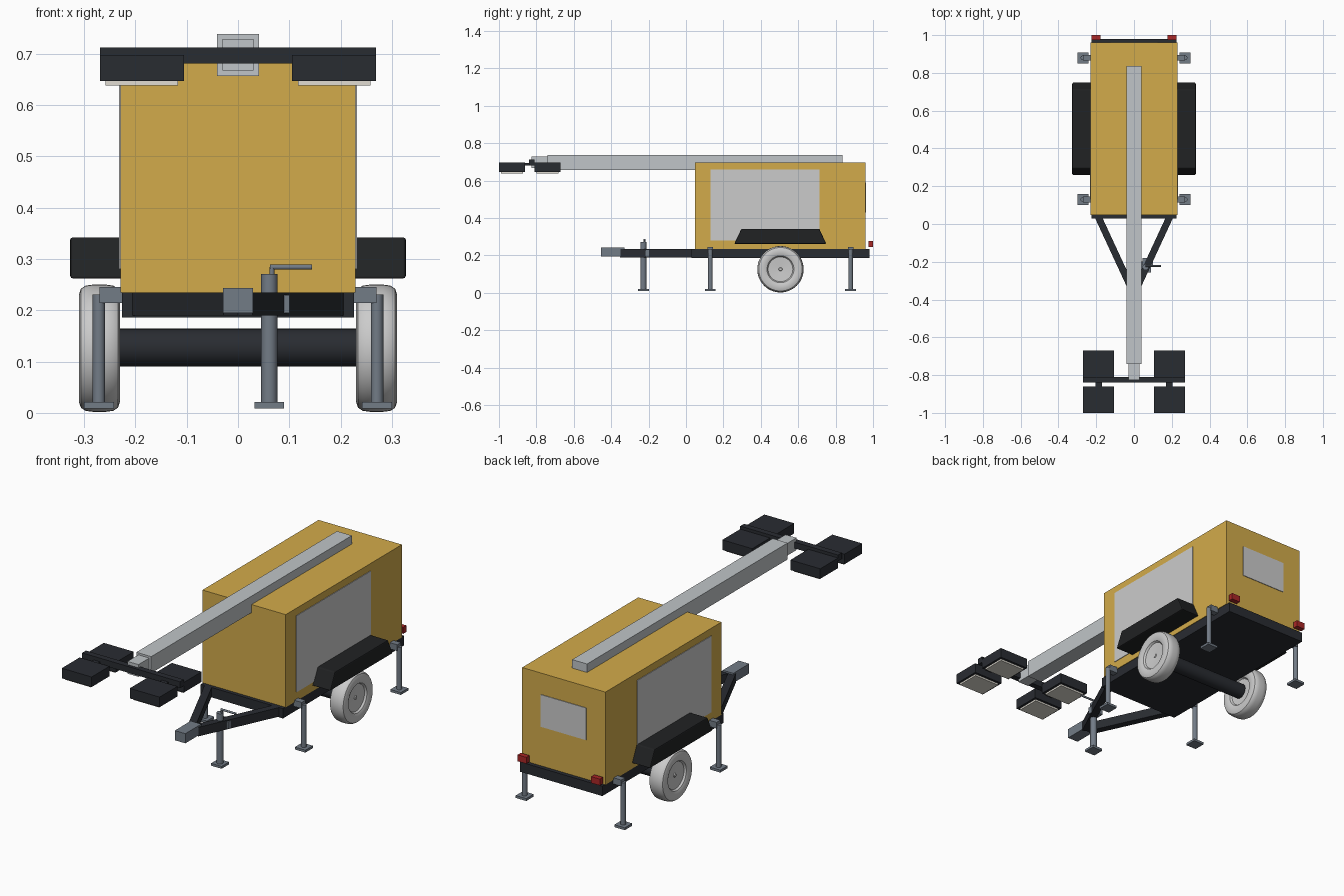
import bpy, bmesh
from math import pi, cos, sin
from mathutils import Vector

if "Cube" in bpy.data.objects:
    bpy.data.objects.remove(bpy.data.objects["Cube"])


def mat(name, r, g, b):
    m = bpy.data.materials.new(name)
    m.diffuse_color = (r, g, b, 1)
    m.use_nodes = True
    m.node_tree.nodes["Principled BSDF"].inputs["Base Color"].default_value = m.diffuse_color
    return m


YELLOW = mat("yellow paint", 0.65, 0.41, 0.07)
DARK = mat("dark steel", 0.022, 0.025, 0.031)
BLACK = mat("black plastic", 0.015, 0.016, 0.017)
STEEL = mat("bare steel", 0.17, 0.20, 0.24)
ALLOY = mat("mast alloy", 0.53, 0.56, 0.58)
RED = mat("red lens", 0.40, 0.02, 0.02)
LENS = mat("lamp glass", 0.75, 0.72, 0.65)


def finish(name, bm, material=None, smooth=False):
    bmesh.ops.recalc_face_normals(bm, faces=bm.faces)
    me = bpy.data.meshes.new(name)
    bm.to_mesh(me)
    bm.free()
    ob = bpy.data.objects.new(name, me)
    bpy.context.collection.objects.link(ob)
    if material:
        me.materials.append(material)
    if smooth:
        bpy.ops.object.select_all(action='DESELECT')
        ob.select_set(True)
        bpy.context.view_layer.objects.active = ob
        bpy.ops.object.shade_smooth_by_angle(angle=0.6)
    return ob


def box(name, x, y, z, material=None):
    """Box from (min, max) pairs on each axis."""
    bm = bmesh.new()
    bmesh.ops.create_cube(bm, size=1)
    for v in bm.verts:
        v.co = [(a + b) / 2 + c * (b - a) for (a, b), c in zip((x, y, z), v.co)]
    return finish(name, bm, material)


def rod(name, a, b, r, material, sides=20):
    """Cylinder between two points."""
    a, b = Vector(a), Vector(b)
    bm = bmesh.new()
    bmesh.ops.create_cone(bm, cap_ends=True, segments=sides, radius1=r, radius2=r,
                          depth=(b - a).length)
    rot = (b - a).to_track_quat('Z', 'Y').to_matrix()
    for v in bm.verts:
        v.co = rot @ v.co + (a + b) / 2
    return finish(name, bm, material, True)


def prism(name, pts, offset, material, bevel=0):
    """Closed outline extruded along an offset."""
    bm = bmesh.new()
    f = bm.faces.new([bm.verts.new(p) for p in pts])
    ext = bmesh.ops.extrude_face_region(bm, geom=[f], use_keep_orig=True)
    verts = [g for g in ext["geom"] if isinstance(g, bmesh.types.BMVert)]
    bmesh.ops.translate(bm, verts=verts, vec=offset)
    ob = finish(name, bm, material)
    if bevel:
        m = ob.modifiers.new("bevel", 'BEVEL')
        m.width, m.segments = bevel, 2
    return ob


def wheel(name, cx, cy, cz, n=48):
    """Lathe the tyre and dished rim around the x axis."""
    half = [(0.026, 0.0), (0.026, 0.008), (0.022, 0.010), (0.026, 0.066), (0.035, 0.072),
            (0.040, 0.085), (0.040, 0.105), (0.036, 0.116), (0.027, 0.122), (0.012, 0.124)]
    prof = half + [(-x, r) for x, r in reversed(half)]
    bm = bmesh.new()
    rings = []
    for x, r in prof:
        k = n if r else 1
        rings.append([bm.verts.new((cx + x, cy + r * cos(2 * pi * i / n),
                                    cz + r * sin(2 * pi * i / n))) for i in range(k)])
    for a, b in zip(rings, rings[1:]):
        for i in range(n):
            j = (i + 1) % n
            if len(a) == 1:
                bm.faces.new((a[0], b[i], b[j]))
            elif len(b) == 1:
                bm.faces.new((a[i], a[j], b[0]))
            else:
                bm.faces.new((a[i], a[j], b[j], b[i]))
    return finish(name, bm, None, True)


def span(c, h):
    return (c - h, c + h)


def mirrored(s, a, b):
    return tuple(sorted((s * a, s * b)))


# Chassis and housing
box("chassis", (-0.226, 0.226), (0.03, 0.98), (0.186, 0.235), DARK)
box("housing", (-0.229, 0.229), (0.048, 0.96), (0.235, 0.696), YELLOW)
box("rear_panel", (-0.125, 0.125), (0.95, 0.963), (0.43, 0.59))
rod("axle", (-0.24, 0.505, 0.127), (0.24, 0.505, 0.127), 0.037, DARK, 32)

# Tow coupler
box("tow_coupler", (-0.029, 0.029), (-0.455, -0.33), (0.195, 0.243), STEEL)

for s, side in ((-1, "left"), (1, "right")):
    # Side door, wheel, mudguard
    box(side + "_door", mirrored(s, 0.22, 0.232), (0.13, 0.713), (0.28, 0.66))
    wheel(side + "_wheel", s * 0.27, 0.505, 0.126)
    prism(side + "_mudguard", [(s * 0.222, y, z) for y, z in
          ((0.258, 0.262), (0.75, 0.262), (0.713, 0.342), (0.296, 0.342))],
          (s * 0.105, 0, 0), BLACK, 0.005)

    # Drawbar arm
    a, b = Vector((s * 0.195, 0.05, 0.19)), Vector((s * 0.012, -0.345, 0.19))
    w = (b - a).cross(Vector((0, 0, 1))).normalized() * 0.018
    prism(side + "_drawbar", [a + w, b + w, b - w, a - w], (0, 0, 0.045), DARK)

    # Tail light
    box(side + "_tail_light", mirrored(s, 0.178, 0.226), (0.975, 1.0), (0.246, 0.278), RED)

    # Stabiliser legs
    for y, end in ((0.13, "front"), (0.88, "rear")):
        n = f"{end}_{side}_stabiliser"
        box(n + "_bracket", mirrored(s, 0.222, 0.270), span(y, 0.015), (0.214, 0.245), STEEL)
        rod(n + "_leg", (s * 0.271, y, 0.018), (s * 0.271, y, 0.231), 0.012, STEEL)
        box(n + "_foot", span(s * 0.271, 0.029), span(y, 0.029), (0.009, 0.021), STEEL)

    # Floodlights
    for y, row in ((-0.93, "front"), (-0.74, "rear")):
        n = f"{row}_{side}_floodlight"
        box(n, mirrored(s, 0.105, 0.269), span(y, 0.07), (0.647, 0.697), DARK)
        box(n + "_lens", mirrored(s, 0.117, 0.258), span(y, 0.058), (0.638, 0.65), LENS)
        rear = row == "rear"
        box(n + "_mount", mirrored(s, 0.17, 0.205),
            (-0.815, -0.79) if rear else (-0.88, -0.83), (0.682, 0.694), DARK)

# Nose jack with crank handle
rod("nose_jack", (0.061, -0.228, 0.018), (0.061, -0.228, 0.271), 0.016, STEEL)
box("nose_jack_foot", span(0.061, 0.029), span(-0.228, 0.029), (0.009, 0.021), STEEL)
box("nose_jack_clamp", (0.045, 0.1), span(-0.2, 0.02), (0.195, 0.23), STEEL)
rod("nose_jack_spindle", (0.066, -0.222, 0.265), (0.066, -0.222, 0.284), 0.005, STEEL, 12)
rod("nose_jack_handle", (0.062, -0.222, 0.284), (0.144, -0.222, 0.284), 0.005, STEEL, 12)

# Folded telescopic mast and lamp bar
box("outer_mast", (-0.041, 0.041), (-0.74, 0.836), (0.656, 0.738), ALLOY)
box("inner_mast", (-0.03, 0.03), (-0.825, -0.70), (0.667, 0.728), ALLOY)
box("lamp_bar", (-0.269, 0.269), (-0.84, -0.81), (0.681, 0.712), DARK)
